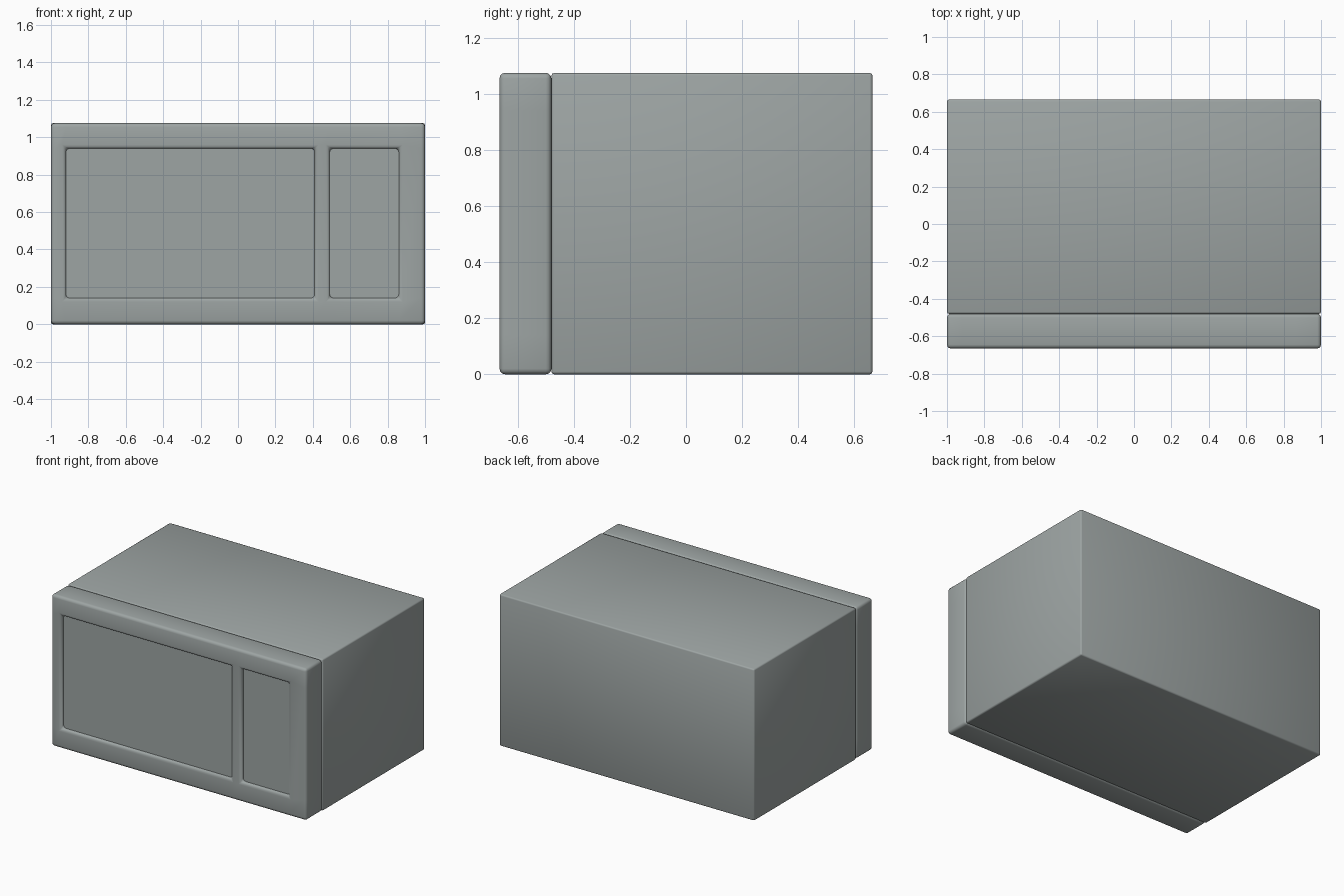
import bpy, bmesh

cube = bpy.data.objects.get("Cube")
if cube:
    bpy.data.objects.remove(cube, do_unlink=True)

# One grey finish for everything
grey = bpy.data.materials.new("grey_enamel")
grey.use_nodes = True
colour = (0.34, 0.375, 0.37, 1)
grey.diffuse_color = colour
grey.node_tree.nodes["Principled BSDF"].inputs["Base Color"].default_value = colour

FRONT, SEAM, BACK, TOP = -0.665, -0.48, 0.665, 1.075


def add_object(name, bm, bevel=0, segments=2):
    bmesh.ops.recalc_face_normals(bm, faces=bm.faces)
    for f in bm.faces:
        f.smooth = bevel > 0
    mesh = bpy.data.meshes.new(name)
    bm.to_mesh(mesh)
    bm.free()
    mesh.materials.append(grey)
    obj = bpy.data.objects.new(name, mesh)
    bpy.context.collection.objects.link(obj)
    if bevel:
        mod = obj.modifiers.new("rounded_edges", 'BEVEL')
        mod.width = bevel
        mod.segments = segments
        mod.limit_method = 'ANGLE'
    return obj


def box(name, lo, hi, bevel=0):
    bm = bmesh.new()
    bmesh.ops.create_cube(bm, size=1)
    for v in bm.verts:
        v.co = [(a + b) / 2 + c * (b - a) for a, b, c in zip(lo, hi, v.co)]
    return add_object(name, bm, bevel)


# Oven body
box("body", (-1, SEAM, 0), (1, BACK, TOP), 0.01)

# Front frame: a grid of cells with the two openings left out, pulled back to the seam
xs = [-1, -0.92, 0.41, 0.49, 0.86, 1]
zs = [0, 0.14, 0.94, TOP]
openings = {(1, 1): "door_window", (3, 1): "control_panel"}
bm = bmesh.new()
grid = [[bm.verts.new((x, FRONT, z)) for z in zs] for x in xs]
for i in range(len(xs) - 1):
    for j in range(len(zs) - 1):
        if (i, j) not in openings:
            bm.faces.new((grid[i][j], grid[i + 1][j], grid[i + 1][j + 1], grid[i][j + 1]))
front_faces = bm.faces[:]
back = bmesh.ops.extrude_face_region(bm, geom=front_faces, use_keep_orig=True)
for v in back["geom"]:
    if isinstance(v, bmesh.types.BMVert):
        v.co.y = SEAM
add_object("front_frame", bm, 0.02, 3)

# Flat panels set back in the openings
for (i, j), name in openings.items():
    box(name, (xs[i] - 0.005, FRONT + 0.025, zs[j] - 0.005),
        (xs[i + 1] + 0.005, SEAM + 0.01, zs[j + 1] + 0.005))
